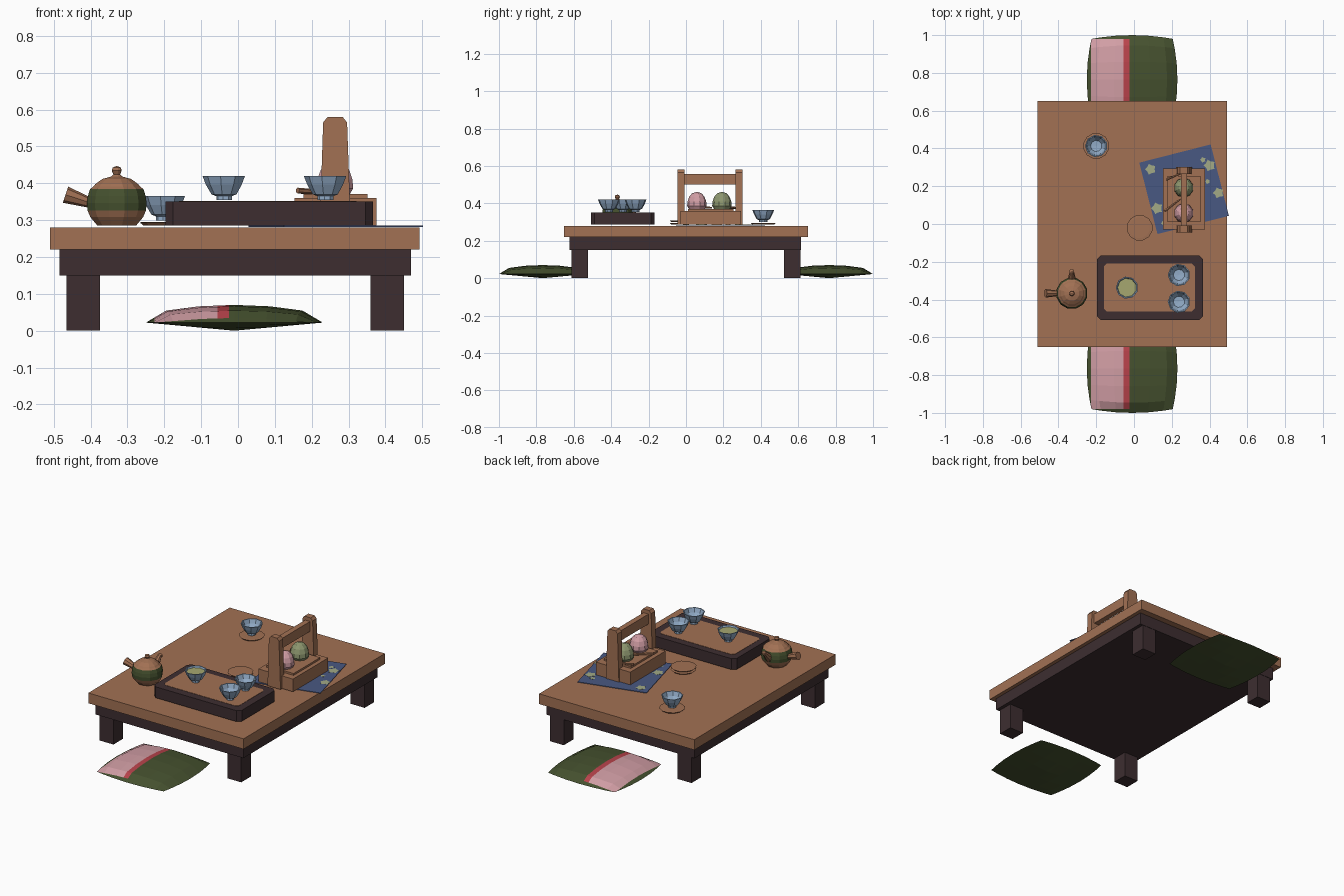
import bpy, bmesh, math
from mathutils import Vector, Matrix

if "Cube" in bpy.data.objects:
    bpy.data.objects.remove(bpy.data.objects["Cube"])

COL = {
    "wood": (.36, .165, .088), "dark_wood": (.047, .027, .030),
    "dark_green": (.060, .082, .028), "pink": (.64, .34, .375),
    "red": (.48, .055, .07), "pale_blue": (.30, .43, .60),
    "soft_green": (.27, .31, .16), "tea": (.38, .39, .16),
    "cloth_blue": (.066, .098, .225), "cream": (.36, .40, .24),
}
M = {}
for n, c in COL.items():
    M[n] = bpy.data.materials.new(n)
    M[n].diffuse_color = (*c, 1)


def finish(name, bm, *mats):
    bmesh.ops.recalc_face_normals(bm, faces=bm.faces)
    me = bpy.data.meshes.new(name)
    bm.to_mesh(me)
    bm.free()
    for m in mats:
        me.materials.append(M[m])
    ob = bpy.data.objects.new(name, me)
    bpy.context.collection.objects.link(ob)
    return ob


def prism(name, pts, direction, mat):
    """Extrude a flat outline of 3D points along a direction."""
    bm = bmesh.new()
    f = bm.faces.new([bm.verts.new(p) for p in pts])
    ext = bmesh.ops.extrude_face_region(bm, geom=[f])
    vs = [v for v in ext["geom"] if isinstance(v, bmesh.types.BMVert)]
    bmesh.ops.translate(bm, verts=vs, vec=direction)
    return finish(name, bm, mat)


def box(name, x0, x1, y0, y1, z0, z1, mat, c=0):
    """Box with optionally chamfered upright corners."""
    if c:
        pts = [(x0 + c, y0), (x1 - c, y0), (x1, y0 + c), (x1, y1 - c),
               (x1 - c, y1), (x0 + c, y1), (x0, y1 - c), (x0, y0 + c)]
    else:
        pts = [(x0, y0), (x1, y0), (x1, y1), (x0, y1)]
    return prism(name, [(x, y, z0) for x, y in pts], (0, 0, z1 - z0), mat)


def lathe(name, profile, pos, sides, mats, rule=None):
    """Spin (radius, height) points round z; rule picks a material by height."""
    bm = bmesh.new()
    rings = []
    for r, z in profile:
        n = 1 if r == 0 else sides
        rings.append([bm.verts.new((pos[0] + r * math.cos(math.tau * (i + .5) / sides),
                                    pos[1] + r * math.sin(math.tau * (i + .5) / sides),
                                    pos[2] + z)) for i in range(n)])
    for a, b in zip(rings, rings[1:]):
        for i in range(sides):
            vs = [a[i % len(a)], a[(i + 1) % len(a)], b[(i + 1) % len(b)], b[i % len(b)]]
            bm.faces.new(list(dict.fromkeys(vs)))
    if rule:
        for f in bm.faces:
            f.material_index = rule(f.calc_center_median().z - pos[2])
    return finish(name, bm, *mats)


def rod(name, a, b, r1, r2, mat, sides=8):
    a, b = Vector(a), Vector(b)
    d = b - a
    mat4 = Matrix.Translation((a + b) / 2) @ d.to_track_quat('Z', 'Y').to_matrix().to_4x4()
    bm = bmesh.new()
    bmesh.ops.create_cone(bm, cap_ends=True, segments=sides, radius1=r1, radius2=r2,
                          depth=d.length, matrix=mat4)
    return finish(name, bm, mat)


# Low table
box("table_top", -.51, .492, -.652, .652, .22, .28, "wood")
box("table_apron", -.485, .47, -.622, .615, .15, .22, "dark_wood")
for sx, x in (("left", -.465), ("right", .36)):
    for sy, y in (("front", -.613), ("back", .525)):
        box(f"{sy}_{sx}_leg", x, x + .09, y, y + .088, 0, .15, "dark_wood")


# Floor cushions with a pink panel and a red stripe
def cushion(name, cy):
    steps = [-1, -.77, -.4, 0, .4, .77, 1]
    puff = {0: 1, .4: .92, .77: .68, 1: 0}
    bm = bmesh.new()
    top, bot = {}, {}
    for i, u in enumerate(steps):
        for j, v in enumerate(steps):
            x = u * (.215 + .025 * (1 - v * v))
            y = v * (.215 + .02 * (1 - u * u))
            z = .022 + .048 * puff[abs(u)] * puff[abs(v)]
            top[i, j] = bm.verts.new((x, y, z))
            rim = max(abs(u), abs(v))
            bot[i, j] = top[i, j] if rim == 1 else bm.verts.new((x, y, .022 * rim))
    for g in (top, bot):
        for i in range(6):
            for j in range(6):
                bm.faces.new([g[i, j], g[i + 1, j], g[i + 1, j + 1], g[i, j + 1]])
    for co, no in (((-.217, 0, 0), (1, 0, 0)), ((-.045, 0, 0), (1, 0, 0)),
                   ((-.015, 0, 0), (1, 0, 0)), ((0, -.214, 0), (0, 1, 0)),
                   ((0, .214, 0), (0, 1, 0))):
        bmesh.ops.bisect_plane(bm, geom=bm.verts[:] + bm.edges[:] + bm.faces[:],
                               plane_co=co, plane_no=no)
    bmesh.ops.recalc_face_normals(bm, faces=bm.faces)
    for f in bm.faces:
        c = f.calc_center_median()
        if f.normal.z > 0 and abs(c.y) < .214 and -.217 < c.x < -.015:
            f.material_index = 1 if c.x < -.045 else 2
    bmesh.ops.translate(bm, verts=bm.verts, vec=(-.01, cy, 0))
    finish(name, bm, "dark_green", "pink", "red")


cushion("front_cushion", -.765)
cushion("back_cushion", .765)

# Serving tray
box("tray_body", -.197, .366, -.508, -.168, .286, .35, "dark_wood", .02)
box("tray_board", -.16, .322, -.463, -.21, .345, .3515, "wood", .015)

# Tea cups
CUP = [(0, 0), (.022, 0), (.022, .011), (.035, .016), (.05, .042), (.0595, .066),
       (.054, .066), (.045, .042), (.03, .02), (0, .018)]
for i, p in enumerate([(-.037, -.337, .354), (.238, -.27, .354),
                       (.238, -.412, .354), (-.2, .413, .299)]):
    lathe(f"tea_cup_{i + 1}", CUP, p, 9, ["pale_blue"])
lathe("tea_surface", [(0, 0), (.05, 0), (.047, -.006), (0, -.006)],
      (-.037, -.337, .411), 9, ["tea"])

# Saucers
DISC = [(0, 0), (.06, 0), (.069, .008), (.055, .009), (0, .009)]
lathe("cup_saucer", DISC, (-.2, .413, .286), 12, ["wood"])
lathe("spare_saucer_lower", DISC, (.03, -.02, .286), 12, ["wood"])
lathe("spare_saucer_upper", DISC, (.03, -.02, .300), 12, ["wood"])

# Teapot with green band, side handle and spout
TP = (-.329, -.367, .286)
lathe("teapot_body", [(0, 0), (.055, 0), (.074, .022), (.082, .04), (.084, .06), (.081, .08),
                      (.075, .098), (.066, .105), (.06, .112), (.04, .126), (.016, .132),
                      (.009, .138), (.014, .148), (.011, .157), (0, .161)], TP, 12,
      ["wood", "dark_green"], lambda z: int(.04 < z < .097))
rod("teapot_handle", (-.395, -.367, .345), (-.468, -.367, .369), .013, .023, "wood")
rod("teapot_spout", (-.329, -.30, .345), (-.329, -.25, .395), .024, .011, "wood")
lathe("teapot_spout_tip", [(0, -.012), (.013, -.006), (.013, .006), (0, .012)],
      (-.329, -.25, .393), 6, ["wood"])

# Blue cloth with pale blossoms
rot = Matrix.Translation((.265, .184, .282)) @ Matrix.Rotation(math.radians(14.3), 4, 'Z')
h = .195
prism("blue_cloth", [rot @ Vector(p) for p in ((-h, -h, 0), (h, -h, 0), (h, h, 0), (-h, h, 0))],
      (0, 0, .003), "cloth_blue")
for i, (x, y, r) in enumerate([(.088, .29, .03), (.40, .31, .032), (.447, .165, .03),
                               (.122, .083, .032), (.365, .34, .016), (.39, .225, .014),
                               (.35, .0, .016), (.155, .005, .012)]):
    pts = []
    for k in range(10):
        a, q = math.tau * k / 10, r * (1 if k % 2 else .7)
        pts.append((x + q * math.cos(a), y + q * math.sin(a), .285))
    prism(f"blossom_{i + 1}", pts, (0, 0, .001), "cream")

# Sweets carrier: stepped box, two posts and a cross bar
box("carrier_box", .153, .376, -.03, .295, .286, .36, "wood")
box("carrier_lid", .178, .352, .01, .255, .36, .371, "wood")
for name, y in (("front_post", -.045), ("back_post", .265)):
    prism(name, [(x, y, z) for x, z in ((.222, .286), (.306, .286), (.296, .565), (.284, .58),
                                        (.243, .58), (.231, .565))], (0, .037, 0), "wood")
box("carrier_bar", .248, .280, -.01, .268, .50, .558, "wood")

# Sweets and picks
SWEET = [(0, 0), (.042, 0), (.052, .016), (.05, .04), (.041, .065), (.026, .083), (0, .092)]
lathe("pink_sweet", SWEET, (.263, .058, .37), 10, ["pink"])
lathe("green_sweet", SWEET, (.263, .192, .37), 10, ["soft_green"])
rod("back_pick", (.172, .235, .378), (.25, .268, .376), .007, .005, "wood", 6)
rod("front_pick", (.162, .068, .38), (.25, .135, .376), .008, .005, "wood", 6)

for m in bpy.data.materials:
    if m.users and not m.is_grease_pencil:
        m.use_nodes = True
        m.node_tree.nodes["Principled BSDF"].inputs["Base Color"].default_value = m.diffuse_color
